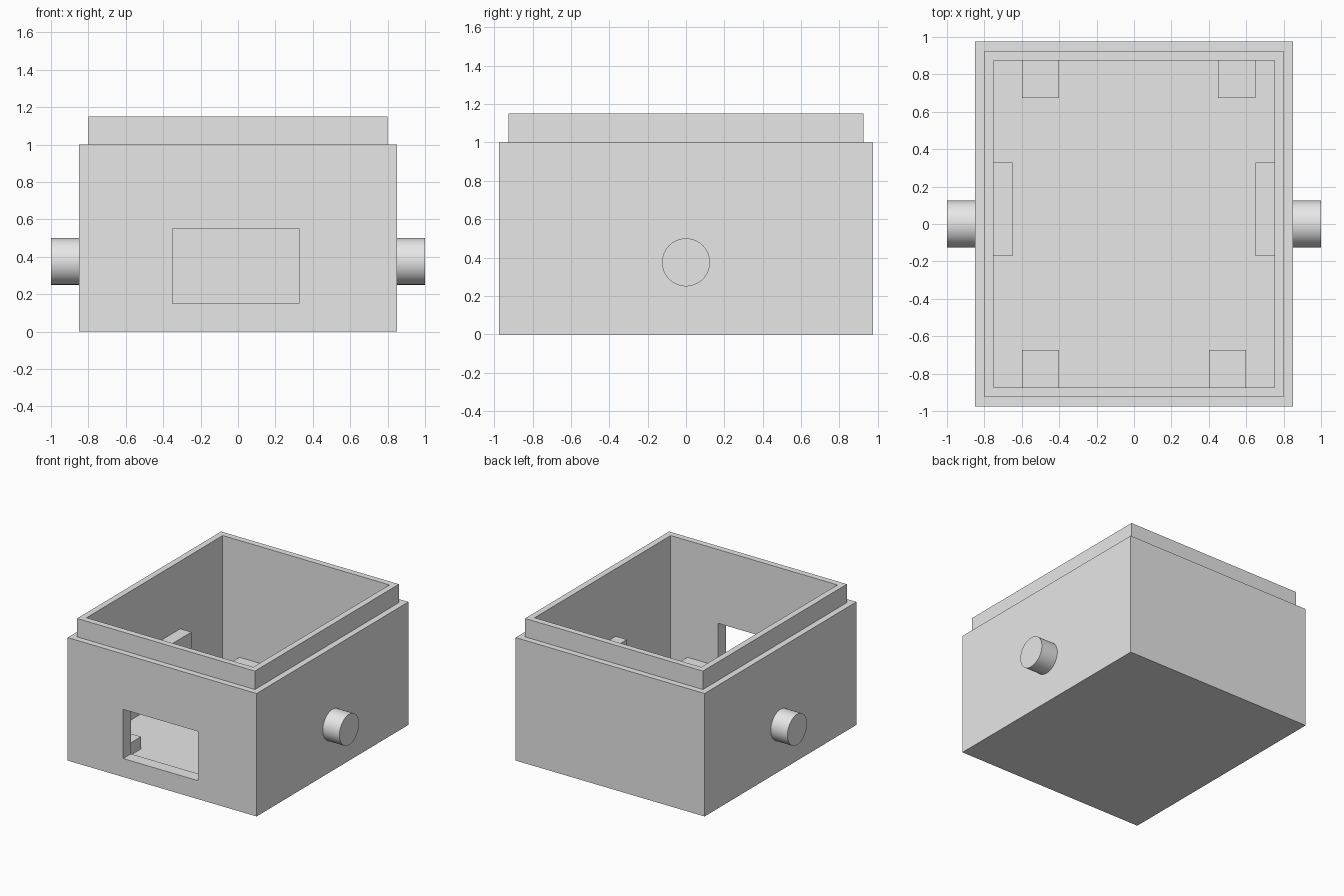
import bpy
import bmesh
import math
from mathutils import Vector

cube = bpy.data.objects.get("Cube")
if cube:
    bpy.data.objects.remove(cube, do_unlink=True)

# Single plain grey for every part
GREY = (0.8, 0.8, 0.8, 1.0)
grey = bpy.data.materials.new("light_grey")
grey.use_nodes = True
grey.diffuse_color = GREY
grey.node_tree.nodes["Principled BSDF"].inputs["Base Color"].default_value = GREY


def finish(name, bm):
    bmesh.ops.recalc_face_normals(bm, faces=bm.faces)
    mesh = bpy.data.meshes.new(name)
    bm.to_mesh(mesh)
    bm.free()
    mesh.materials.append(grey)
    obj = bpy.data.objects.new(name, mesh)
    bpy.context.collection.objects.link(obj)
    return obj


def box_mesh(low, high):
    bm = bmesh.new()
    bmesh.ops.create_cube(bm, size=1)
    low, high = Vector(low), Vector(high)
    for v in bm.verts:
        v.co = (low + high) / 2 + v.co * (high - low)
    return bm


def box(name, low, high):
    return finish(name, box_mesh(low, high))


WALL = 0.05
FLOOR, RIM, TOP = 0.1, 1.0, 1.15
IN_X, IN_Y = 0.75, 0.875

# Housing: stepped lip and cavity are inset and extruded from the top face
bm = box_mesh((-0.85, -0.975, 0), (0.85, 0.975, RIM))
top = max(bm.faces, key=lambda f: f.calc_center_median().z)
for level in (TOP, FLOOR):
    bmesh.ops.inset_region(bm, faces=[top], thickness=WALL, use_even_offset=True)
    lift = level - top.calc_center_median().z
    extruded = bmesh.ops.extrude_face_region(bm, geom=[top])["geom"]
    bmesh.ops.delete(bm, geom=[top], context="FACES_ONLY")
    top = next(g for g in extruded if isinstance(g, bmesh.types.BMFace))
    bmesh.ops.translate(bm, verts=top.verts, vec=(0, 0, lift))
housing = finish("housing", bm)

# Window opening through the front wall
cutter = box("window_cutter", (-0.35, -1.1, 0.15), (0.325, -0.7, 0.55))
cutter.hide_render = True
cut = housing.modifiers.new("window", "BOOLEAN")
cut.operation = "DIFFERENCE"
cut.solver = "EXACT"
cut.object = cutter
bpy.context.view_layer.objects.active = housing
bpy.ops.object.modifier_apply(modifier=cut.name)
bpy.data.objects.remove(cutter, do_unlink=True)

# Low corner blocks standing on the floor
POST = 0.2
for name, x, y in (
    ("front_right_block", -0.6, -IN_Y),
    ("front_left_block", 0.4, -IN_Y),
    ("back_right_block", -0.6, IN_Y - POST),
    ("back_left_block", 0.45, IN_Y - POST),
):
    box(name, (x, y, FLOOR), (x + POST, y + POST, 0.2))

# Taller side supports and the round stub axles outside
for name, side in (("left", 1), ("right", -1)):
    xs = sorted((side * 0.65, side * IN_X))
    box(name + "_support", (xs[0], -0.17, FLOOR), (xs[1], 0.33, 0.6))
    bpy.ops.mesh.primitive_cylinder_add(
        vertices=64, radius=0.125, depth=0.15,
        location=(side * 0.925, 0, 0.375), rotation=(0, math.pi / 2, 0))
    axle = bpy.context.object
    axle.name = name + "_axle"
    axle.data.materials.append(grey)
    bpy.ops.object.shade_smooth_by_angle(angle=math.radians(30))
